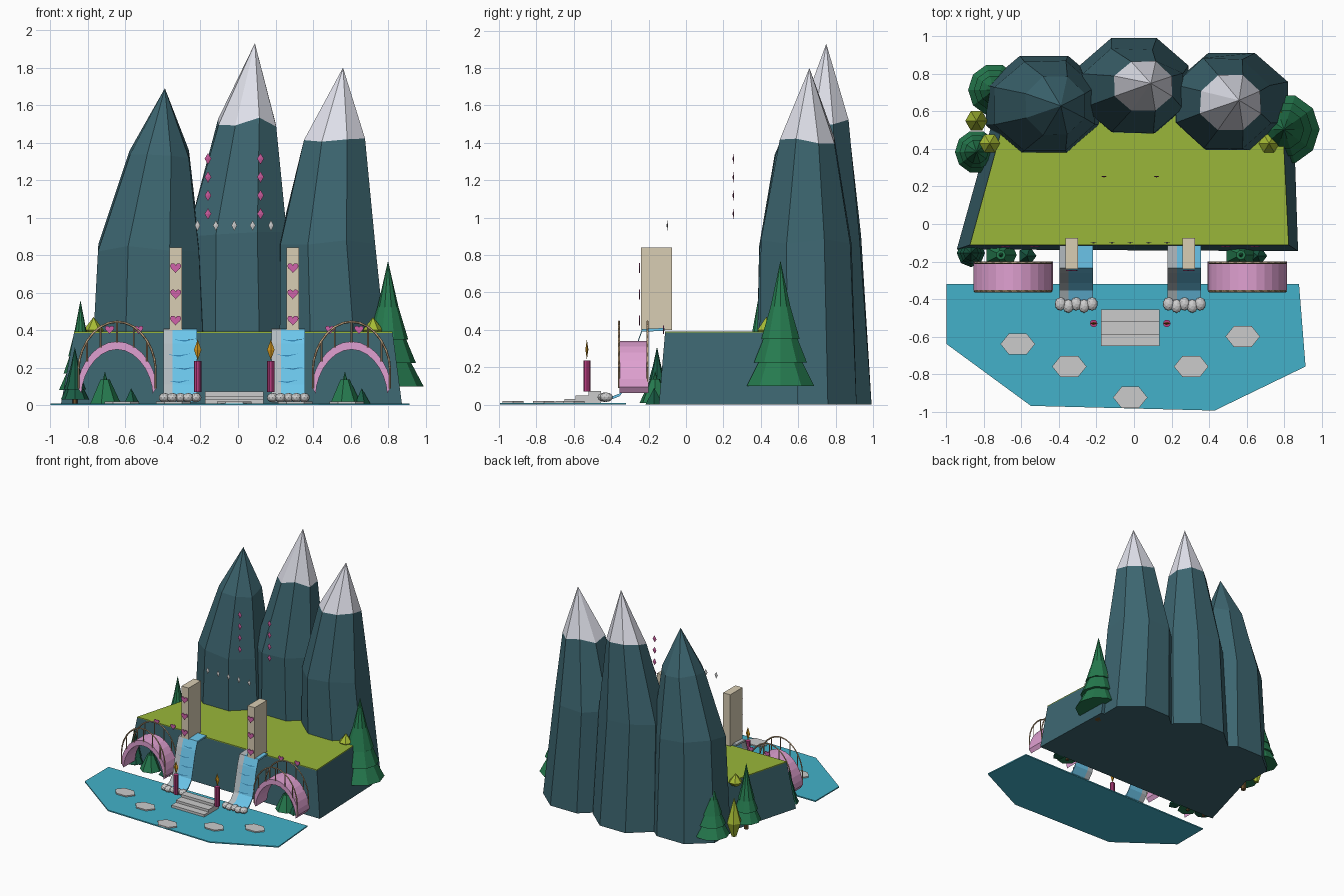
import bpy, bmesh, math, random
from mathutils import Vector

if "Cube" in bpy.data.objects:
    bpy.data.objects.remove(bpy.data.objects["Cube"])

random.seed(4)
C = -0.02  # symmetry line of the decorations
mats = {}


def mat(hexcol):
    if hexcol not in mats:
        m = bpy.data.materials.new("col_" + hexcol)
        rgb = [(int(hexcol[i:i + 2], 16) / 255) ** 2.2 for i in (0, 2, 4)]
        m.diffuse_color = (*rgb, 1)
        m.use_nodes = True
        m.node_tree.nodes["Principled BSDF"].inputs["Base Color"].default_value = m.diffuse_color
        mats[hexcol] = m
    return mats[hexcol]


def mesh(name, verts, faces, col=None):
    me = bpy.data.meshes.new(name)
    me.from_pydata([tuple(v) for v in verts], [], faces)
    bm = bmesh.new()
    bm.from_mesh(me)
    bmesh.ops.recalc_face_normals(bm, faces=bm.faces)
    bm.to_mesh(me)
    bm.free()
    ob = bpy.data.objects.new(name, me)
    bpy.context.collection.objects.link(ob)
    if col:
        me.materials.append(mat(col))
    return ob


def loft(name, rings, col=None, apex=None):
    n = len(rings[0])
    verts = [v for r in rings for v in r]
    faces = [tuple(range(n))]
    for k in range(len(rings) - 1):
        for i in range(n):
            j = (i + 1) % n
            faces.append((k * n + i, k * n + j, k * n + n + j, k * n + n + i))
    b = (len(rings) - 1) * n
    if apex:
        verts.append(apex)
        faces += [(b + i, b + (i + 1) % n, len(verts) - 1) for i in range(n)]
    else:
        faces.append(tuple(range(b, b + n)))
    return mesh(name, verts, faces, col)


def ring(x, y, z, rx, ry=None, n=8, phase=0.0, jit=0.0):
    ry = ry or rx
    out = []
    for i in range(n):
        a = phase + 2 * math.pi * i / n
        k = 1 + random.uniform(-jit, jit)
        out.append((x + rx * k * math.cos(a), y + ry * k * math.sin(a), z + random.uniform(-jit, jit)))
    return out


def prism(name, poly, z0, z1, col=None):
    return loft(name, [[(x, y, z) for x, y in poly] for z in (z0, z1)], col)


def box(name, x0, x1, y0, y1, z0, z1, col=None):
    return prism(name, [(x0, y0), (x1, y0), (x1, y1), (x0, y1)], z0, z1, col)


def strip(name, profile, axis, a, b, col=None):
    # closed 2D profile swept along x (profile = y,z) or y (profile = x,z)
    f = (lambda p, t: (t, p[0], p[1])) if axis == 'x' else (lambda p, t: (p[0], t, p[1]))
    return loft(name, [[f(p, t) for p in profile] for t in (a, b)], col)


def thick(path, t):
    return path + [(p, z - t) for p, z in reversed(path)]


def rod(name, pts, r, col):
    cu = bpy.data.curves.new(name, 'CURVE')
    cu.dimensions = '3D'
    cu.bevel_depth = r
    cu.bevel_resolution = 0
    cu.use_fill_caps = True
    s = cu.splines.new('POLY')
    s.points.add(len(pts) - 1)
    for p, q in zip(s.points, pts):
        p.co = (*q, 1)
    cu.materials.append(mat(col))
    ob = bpy.data.objects.new(name, cu)
    bpy.context.collection.objects.link(ob)


def diamond(name, x, y, z, w, h, d, col=None):
    v = [(x - w, y, z), (x, y - d, z), (x + w, y, z), (x, y + d, z), (x, y, z + h), (x, y, z - h)]
    f = [(i, (i + 1) % 4, k) for i in range(4) for k in (4, 5)]
    mesh(name, v, f, col)


def heart(name, x, y, z, s, col):
    pts = []
    for i in range(16):
        t = 2 * math.pi * i / 16
        hz = 13 * math.cos(t) - 5 * math.cos(2 * t) - 2 * math.cos(3 * t) - math.cos(4 * t)
        pts.append((x + s * math.sin(t) ** 3, z + s * hz / 16))
    strip(name, pts, 'y', y - .003, y + .003, col)


def cone(name, x, y, z0, z1, r, n, col):
    loft(name, [ring(x, y, z0, r, n=n)], col, (x, y, z1))


def tree(x, y, z0, z1, r, tiers=4, n=10, col="2a7a50"):
    h = z1 - z0
    loft("tree_trunk", [ring(x, y, 0, r * .18, n=6), ring(x, y, z0 + .05, r * .18, n=6)], "6b5030")
    for k in range(tiers):
        a = z0 + h * .75 * k / tiers
        b = z1 if k == tiers - 1 else a + h * 1.5 / tiers
        rr = r * (1 - .65 * k / max(1, tiers - 1))
        top = rr * .3
        if k == tiers - 1:
            cone("tree_top", x, y, a, b, rr, n, col)
        else:
            loft("tree_tier", [ring(x, y, a, rr, n=n), ring(x, y, b, top, n=n)], col)


ROCK, TAN, PINK = "3f6670", "d8ccb2", "df9fd0"

# water sheet
prism("water", [(-1, -.32), (.88, -.32), (.915, -.76), (.43, -.995), (-.55, -.97), (-1, -.64)], 0, .01, "45b0c8")

# rock plateau and grass top
base = [(-.945, -.135), (.875, -.145), (.85, .6), (-.74, .6)]
rim = [(-.875, -.112), (.825, -.112), (.79, .6), (-.68, .6)]
loft("plateau_rock", [[(x, y, 0) for x, y in base], [(x, y, .385) for x, y in rim]], ROCK)
prism("plateau_grass", rim, .385, .392, "98b53c")


# mountains: rings are (x, y, z, rx, ry), the last ring carries the peak
def mountain(rings, apex, snow):
    rs = [ring(x, y, z, rx * 1.05, ry * 1.05, 8, math.pi / 8, .025 if z else 0) for x, y, z, rx, ry in rings]
    if snow:
        loft("mountain_rock", rs, ROCK)
        loft("mountain_snow", [rs[-1]], "dfe0ea", apex)
    else:
        loft("mountain_rock", rs, ROCK, apex)


mountain([(-.48, .635, 0, .32, .27), (-.475, .63, .84, .275, .245), (-.42, .63, 1.34, .16, .16)],
         (-.39, .63, 1.69), False)
mountain([(0, .74, 0, .30, .26), (-.01, .71, .9, .275, .23), (.05, .735, 1.51, .16, .135)],
         (.09, .75, 1.93), True)
mountain([(.52, .65, 0, .31, .27), (.475, .64, .86, .26, .25), (.515, .65, 1.41, .165, .15)],
         (.56, .66, 1.80), True)

# trees and bushes
tree(.80, .505, .10, .77, .19)
tree(-.84, .385, .08, .56, .115)
tree(-.745, .715, .06, .53, .14)
tree(-.87, -.155, .03, .31, .075, 4, 8, "1f5c46")
for x in (-.71, .57):
    tree(x, -.165, .01, .18, .085, 2, 7)
for x in (-.57, .66):
    cone("grass_tuft", x, -.17, 0, .09, .05, 5, "1f5c46")
for x in (-.77, .72):
    loft("bush", [ring(x, .43, .37, .03, n=6), ring(x, .43, .40, .055, n=6)], "a6bb38", (x, .43, .47))
loft("low_bush", [ring(-.84, .55, .0, .02, n=6), ring(-.84, .55, .12, .06, n=6)], "a6bb38", (-.84, .55, .33))

# paired pieces on either side of the centre line
for s in (-1, 1):
    # arched bridge with railings
    bx = C + s * .625
    N = 14

    def arc(w, z0, h):
        return [(bx + w * math.cos(math.pi * (1 - i / N)), z0 + h * math.sin(math.pi * i / N) ** 1.15)
                for i in range(N + 1)]
    strip("bridge_deck", arc(.212, .095, .245) + arc(.19, .062, .235)[::-1], 'y', -.355, -.2, PINK)
    for y in (-.358, -.206):
        rail = [(x, y, z) for x, z in arc(.205, .2, .245)]
        rod("bridge_rail", rail, .006, "c2a582")
        for i in (0, 3, 5, 7, 9, 11, 14):
            x, _, z = rail[i]
            rod("bridge_post", [(x, y, z), (x, y, z - .11)], .005, "c2a582")
    # pillar with hearts
    px = C + s * .3125
    box("pillar", px - .033, px + .033, -.24, -.075, .4, .84, TAN)
    for z in (.735, .595, .455):
        heart("pillar_heart", px, -.248, z, .03, "cf62a8")
    for dx in (.51, .665):
        heart("edge_heart", C + s * dx, -.12, .405, .025, "cf62a8")
    # waterfall, a grey edge beside the blue flow
    wx = C + s * .2885
    fall = [(-.115, .41), (-.235, .405), (-.262, .33), (-.315, .11), (-.355, .06), (-.43, .03)]
    strip("waterfall_edge", thick(fall, .015), 'x', wx - .09, wx - .04, "b4bcc0")
    strip("waterfall_flow", thick(fall, .015), 'x', wx - .04, wx + .09, "6cc6ec")
    for k, z in enumerate((.35, .27, .20, .13)):
        y = -.262 - (.33 - z) * .24
        o = .015 * (-1) ** k
        mesh("waterfall_ripple", [(wx - .05 + o, y - .004, z), (wx + .01 + o, y - .006, z - .012),
                                  (wx + .07 + o, y - .004, z + .005), (wx + .01 + o, y - .006, z - .004)],
             [(0, 1, 2, 3)], "3a8fc0")
    # foam stones at the foot
    for k in range(5):
        x = wx + (k - 2) * .042
        bm = bmesh.new()
        bmesh.ops.create_icosphere(bm, subdivisions=2, radius=.036)
        for v in bm.verts:
            v.co = Vector((v.co.x * .85 + x, v.co.y - .432 + .006 * (-1) ** k, v.co.z * .7 + .04))
        me = bpy.data.meshes.new("foot_stone")
        bm.to_mesh(me)
        bm.free()
        bpy.context.collection.objects.link(bpy.data.objects.new("foot_stone", me))
    # candle with flame
    cx = C + s * .195
    loft("candle", [ring(cx, -.53, z, .02, n=10) for z in (.07, .235)], "b8407f")
    diamond("flame", cx, -.53, .295, .02, .055, .008, "c98f22")
    # column of floating pink gems
    for k in range(4):
        diamond("pink_gem", C + s * .14, .253, 1.02 + k * .098, .018, .03, .004, "c45a98")

# row of floating grey gems
for k in range(5):
    diamond("grey_gem", C + (k - 2) * .098, -.1, .958, .015, .028, .004)

# steps
for y0, y1, z0, z1 in ((-.65, -.58, .008, .03), (-.59, -.51, .008, .05), (-.52, -.455, .008, .072)):
    box("step", -.175, .135, y0, y1, z0, z1)

# stepping stones
for x, y in ((-.62, -.64), (-.345, -.76), (-.02, -.925), (.305, -.76), (.58, -.6)):
    loft("stepping_stone", [ring(x, y, z, .092, .066, 6) for z in (.008, .02)])
